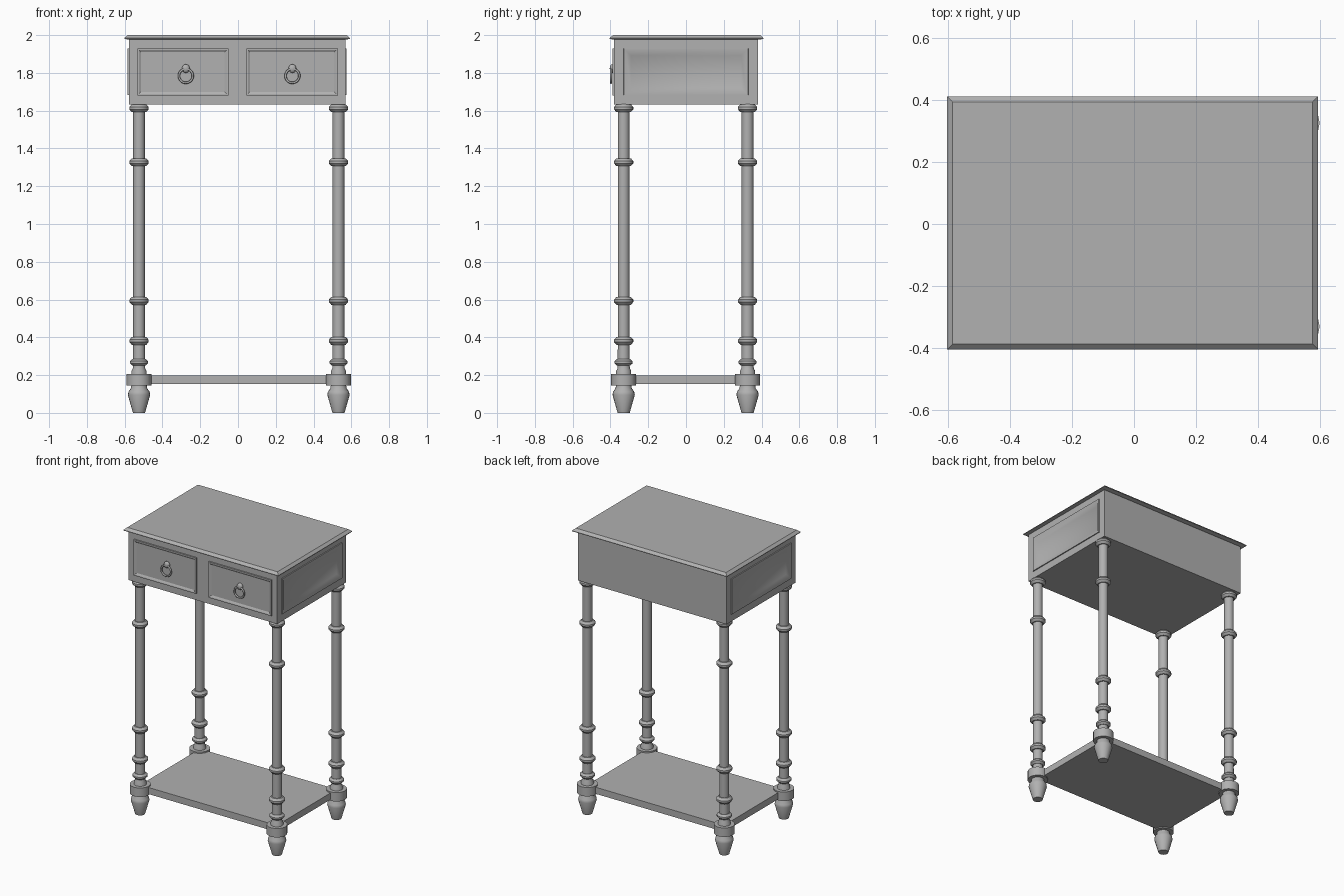
import bpy, bmesh, math
from mathutils import Vector

if "Cube" in bpy.data.objects:
    bpy.data.objects.remove(bpy.data.objects["Cube"])

# Dark grey finish shared by every part
GREY = bpy.data.materials.new("dark_grey")
GREY.diffuse_color = (0.44, 0.44, 0.44, 1)
GREY.use_nodes = True
GREY.node_tree.nodes["Principled BSDF"].inputs["Base Color"].default_value = GREY.diffuse_color


def smooth(ob, angle):
    bpy.ops.object.select_all(action='DESELECT')
    ob.select_set(True)
    bpy.context.view_layer.objects.active = ob
    bpy.ops.object.shade_smooth_by_angle(angle=math.radians(angle))


def finish(name, bm, angle=None):
    bmesh.ops.recalc_face_normals(bm, faces=bm.faces)
    me = bpy.data.meshes.new(name)
    bm.to_mesh(me)
    bm.free()
    me.materials.append(GREY)
    ob = bpy.data.objects.new(name, me)
    bpy.context.collection.objects.link(ob)
    if angle:
        smooth(ob, angle)
    return ob


def box_bm(lo, hi):
    bm = bmesh.new()
    bmesh.ops.create_cube(bm, size=1)
    for v in bm.verts:
        v.co = Vector([lo[i] + (v.co[i] + 0.5) * (hi[i] - lo[i]) for i in range(3)])
    bm.normal_update()
    return bm


def panel(bm, direction, steps):
    """Mould a box face by successive (inset, depth) steps."""
    face = max(bm.faces, key=lambda f: f.normal.dot(Vector(direction)))
    for thick, depth in steps:
        bmesh.ops.inset_individual(bm, faces=[face], thickness=thick,
                                   depth=depth, use_even_offset=True)
        bm.normal_update()


def lathe(name, profile, x, y, sides=20, angle=40):
    bm = bmesh.new()
    rings = []
    for r, z in profile:
        rings.append([bm.verts.new((x + r * math.cos(2 * math.pi * i / sides),
                                    y + r * math.sin(2 * math.pi * i / sides), z))
                      for i in range(sides)])
    for a, b in zip(rings, rings[1:]):
        for i in range(sides):
            j = (i + 1) % sides
            bm.faces.new((a[i], a[j], b[j], b[i]))
    bm.faces.new(rings[0][::-1])
    bm.faces.new(rings[-1])
    return finish(name, bm, angle)


# Drawer case with moulded side panels
case = box_bm((-0.578, -0.38, 1.632), (0.568, 0.38, 1.98))
for d in ((1, 0, 0), (-1, 0, 0)):
    panel(case, d, [(0.05, 0), (0.001, 0.006), (0.01, 0), (0.028, -0.017)])
finish("drawer_case", case, 34)

# Table top with a bevelled rim
top = bmesh.new()
loops = []
for inset, z in ((0.022, 1.976), (0.0, 1.98), (0.0, 1.984), (0.018, 2.0)):
    x0, x1, y0, y1 = -0.602 + inset, 0.593 - inset, -0.404 + inset, 0.411 - inset
    loops.append([top.verts.new((x, y, z))
                  for x, y in ((x0, y0), (x1, y0), (x1, y1), (x0, y1))])
for a, b in zip(loops, loops[1:]):
    for i in range(4):
        top.faces.new((a[i], a[(i + 1) % 4], b[(i + 1) % 4], b[i]))
top.faces.new(loops[0][::-1])
top.faces.new(loops[-1])
finish("table_top", top)

# Drawer fronts with ring pulls
for side, x0, x1, hx in (("left", -0.533, -0.051, -0.276), ("right", 0.044, 0.529, 0.288)):
    front = box_bm((x0, -0.39, 1.68), (x1, -0.37, 1.93))
    panel(front, (0, -1, 0), [(0.008, 0), (0.012, -0.007)])
    finish(side + "_drawer_front", front)

    bpy.ops.mesh.primitive_torus_add(major_radius=0.037, minor_radius=0.006,
                                     major_segments=20, minor_segments=8,
                                     location=(hx, -0.397, 1.784),
                                     rotation=(math.pi / 2, 0, 0))
    hoop = bpy.context.object
    hoop.name = side + "_pull_ring"
    bpy.ops.mesh.primitive_uv_sphere_add(segments=16, ring_count=8, radius=1,
                                         location=(hx, -0.389, 1.823))
    knob = bpy.context.object
    knob.name = side + "_pull_knob"
    knob.scale = (0.021, 0.015, 0.023)
    for ob in (hoop, knob):
        ob.data.materials.append(GREY)
        smooth(ob, 50)

# Lower shelf
finish("lower_shelf", box_bm((-0.525, -0.33, 0.152), (0.53, 0.33, 0.198)))


# Turned leg profile: foot, shaft and rounded rings
def ring(z, r=0.051, h=0.021, shaft=0.031):
    return [(shaft, z - h), (r - 0.013, z - h), (r, z - h * 0.3),
            (r, z + h * 0.3), (r - 0.013, z + h), (shaft, z + h)]


leg = [(0.032, 0.0), (0.059, 0.095), (0.056, 0.112), (0.043, 0.13), (0.04, 0.15),
       (0.04, 0.222), (0.033, 0.235)]
leg += ring(0.268, 0.048, 0.018, 0.032)
for z in (0.381, 0.593, 1.327, 1.613):
    leg += ring(z)
leg.append((0.031, 1.645))

for fb, y in (("front", -0.33), ("back", 0.326)):
    for lr, x in (("left", -0.524), ("right", 0.532)):
        lathe(f"{fb}_{lr}_leg", leg, x, y)
        # Collar where the shelf meets the leg
        lathe(f"{fb}_{lr}_collar", [(0.066, 0.145), (0.066, 0.207)], x, y, 16, 40)
